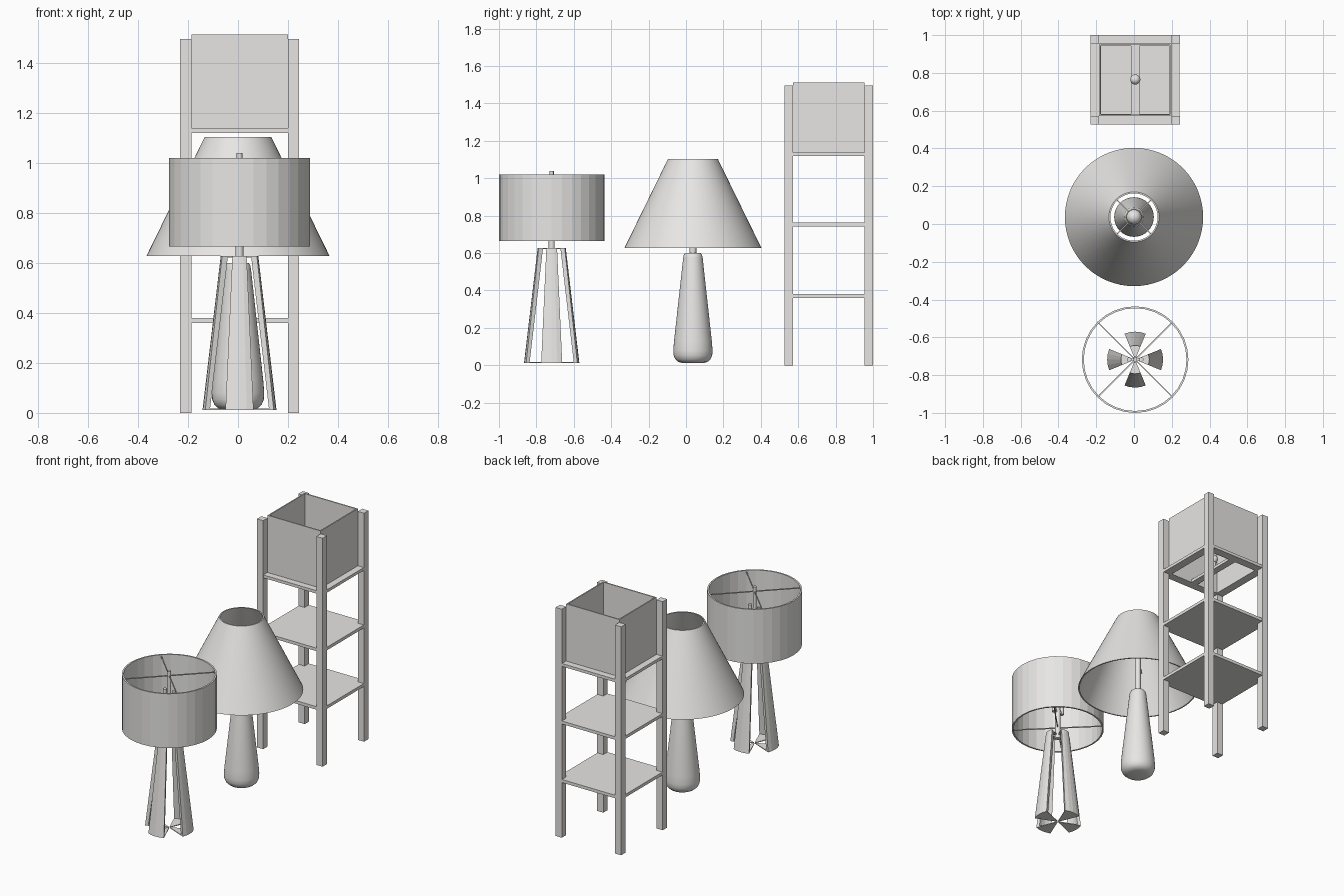
import bpy, bmesh, math

if "Cube" in bpy.data.objects:
    bpy.data.objects.remove(bpy.data.objects["Cube"])

mat = bpy.data.materials.new("warm_light_grey")
mat.diffuse_color = (0.8, 0.792, 0.775, 1)
mat.use_nodes = True
mat.node_tree.nodes["Principled BSDF"].inputs["Base Color"].default_value = mat.diffuse_color


def finish(bm, name, smooth=False):
    bmesh.ops.remove_doubles(bm, verts=bm.verts, dist=1e-5)
    bmesh.ops.recalc_face_normals(bm, faces=bm.faces)
    me = bpy.data.meshes.new(name)
    bm.to_mesh(me)
    bm.free()
    me.materials.append(mat)
    ob = bpy.data.objects.new(name, me)
    bpy.context.collection.objects.link(ob)
    if smooth:
        bpy.ops.object.select_all(action='DESELECT')
        bpy.context.view_layer.objects.active = ob
        ob.select_set(True)
        bpy.ops.object.shade_smooth_by_angle(angle=math.radians(40))
    return ob


def box(name, lo, hi):
    bm = bmesh.new()
    bmesh.ops.create_cube(bm, size=1)
    for v in bm.verts:
        v.co = [lo[i] + (v.co[i] + 0.5) * (hi[i] - lo[i]) for i in range(3)]
    return finish(bm, name)


def lathe(name, profile, x, y, n=32, smooth=True):
    """Spin a (radius, z) profile around a vertical axis at x, y."""
    bm = bmesh.new()
    vs = [bm.verts.new((r, 0, z)) for r, z in profile]
    es = [bm.edges.new((a, b)) for a, b in zip(vs, vs[1:])]
    bmesh.ops.spin(bm, geom=vs + es, cent=(0, 0, 0), axis=(0, 0, 1),
                   angle=math.tau, steps=n, use_merge=True)
    bmesh.ops.translate(bm, verts=bm.verts, vec=(x, y, 0))
    return finish(bm, name, smooth)


def rod(name, x, y, r, z0, z1):
    return lathe(name, [(0, z0), (r, z0), (r, z1), (0, z1)], x, y, 16)


def spokes(name, x, y, z, r, w=0.006):
    """Two thin crossed bars on the diagonals."""
    for i in range(2):
        ob = box(name, (-r, -w / 2, -w / 2), (r, w / 2, w / 2))
        ob.location = (x, y, z)
        ob.rotation_euler.z = math.pi / 4 + i * math.pi / 2


def wedge(name, bottom, top, x, y, turn, half=math.radians(22.3), n=4):
    """Sector block; bottom and top are (inner radius, outer radius, z)."""
    bm = bmesh.new()
    rows = []
    for i in range(n + 1):
        a = turn - half + 2 * half * i / n
        c, s = math.cos(a), math.sin(a)
        rows.append([bm.verts.new((x + r * c, y + r * s, z)) for r, z in (
            (bottom[0], bottom[2]), (bottom[1], bottom[2]),
            (top[1], top[2]), (top[0], top[2]))])
    for a, b in zip(rows, rows[1:]):
        for k in range(4):
            m = (k + 1) % 4
            bm.faces.new((a[k], a[m], b[m], b[k]))
    bm.faces.new(rows[0])
    bm.faces.new(rows[-1])
    return finish(bm, name)


# --- Shelf lamp ---
X0, X1, Y0, Y1, P = -0.231, 0.244, 0.526, 1.0, 0.045
for x in (X0, X1 - P):
    for y in (Y0, Y1 - P):
        box("shelf_post", (x, y, 0), (x + P, y + P, 1.495))
e = 0.002
for z in (0.36, 0.743):
    box("shelf_board", (X0 + e, Y0 + e, z), (X1 - e, Y1 - e, z + 0.02))
# frame carrying the shade, with a middle bar for the bulb
F, z0, z1 = 0.055, 1.12, 1.139
for y in (Y0 + e, Y1 - e - F):
    box("frame_rail_x", (X0 + P, y, z0), (X1 - P, y + F, z1))
for x in (X0 + e, X1 - e - F):
    box("frame_rail_y", (x, Y0 + P, z0), (x + F, Y1 - P, z1))
box("bulb_bar", (-0.016, Y0 + F, z0), (0.03, Y1 - F, z1))
rod("shelf_socket", 0.007, 0.765, 0.015, z1, 1.19)
lathe("shelf_bulb", [(0.027 * math.sin(math.pi * i / 10), 1.21 - 0.027 * math.cos(math.pi * i / 10))
                     for i in range(11)], 0.007, 0.765, 20)
# square open shade
a, b, c, d, t = X0 + P, X1 - P, Y0 + P, Y1 - P, 0.008
for lo, hi in (((a, c), (b, c + t)), ((a, d - t), (b, d)),
               ((a, c + t), (a + t, d - t)), ((b - t, c + t), (b, d - t))):
    box("square_shade_side", (*lo, z1), (*hi, 1.513))

# --- Cone shade lamp ---
cx, cy = 0.0, 0.037
lathe("vase_base", [(0, 0.012), (0.055, 0.012), (0.078, 0.018), (0.094, 0.032), (0.103, 0.053),
                    (0.105, 0.08), (0.101, 0.13), (0.052, 0.575), (0.049, 0.59),
                    (0.042, 0.6), (0, 0.6)], cx, cy, 40)
rod("vase_neck", cx, cy, 0.018, 0.595, 0.86)
lathe("vase_bulb", [(0.04 * math.sin(math.pi * i / 12), 0.89 - 0.04 * math.cos(math.pi * i / 12))
                    for i in range(13)], cx, cy, 24)
lathe("cone_shade", [(0.366, 0.628), (0.133, 1.104), (0.125, 1.104), (0.358, 0.628),
                     (0.366, 0.628)], cx, cy, 64)
spokes("cone_shade_spoke", cx, cy, 0.87, 0.24)

# --- Drum shade lamp ---
dx, dy = 0.006, -0.718
lathe("drum_shade", [(0.282, 0.665), (0.282, 1.02), (0.272, 1.02), (0.272, 0.665),
                     (0.282, 0.665)], dx, dy, 32, smooth=False)
spokes("drum_top_spoke", dx, dy, 1.008, 0.275)
spokes("drum_bottom_spoke", dx, dy, 0.675, 0.275)
rod("drum_pole", dx, dy, 0.016, 0.6, 0.8)
rod("drum_finial", dx, dy, 0.011, 0.8, 1.04)
# socket cluster
box("socket_bar", (dx - 0.04, dy - 0.008, 0.78), (dx + 0.04, dy + 0.008, 0.795))
for s in (-1, 1):
    rod("drum_socket", dx + s * 0.032, dy, 0.012, 0.78, 0.915)
# four splayed curved legs with thin plates reaching to the middle
for i in range(4):
    turn = i * math.pi / 2
    wedge("splayed_leg", (0.128, 0.148, 0.012), (0.05, 0.075, 0.628), dx, dy, turn)
    wedge("leg_foot_plate", (0.006, 0.13, 0.012), (0.006, 0.13, 0.017), dx, dy, turn)
    wedge("leg_top_plate", (0.006, 0.055, 0.622), (0.006, 0.055, 0.628), dx, dy, turn)
